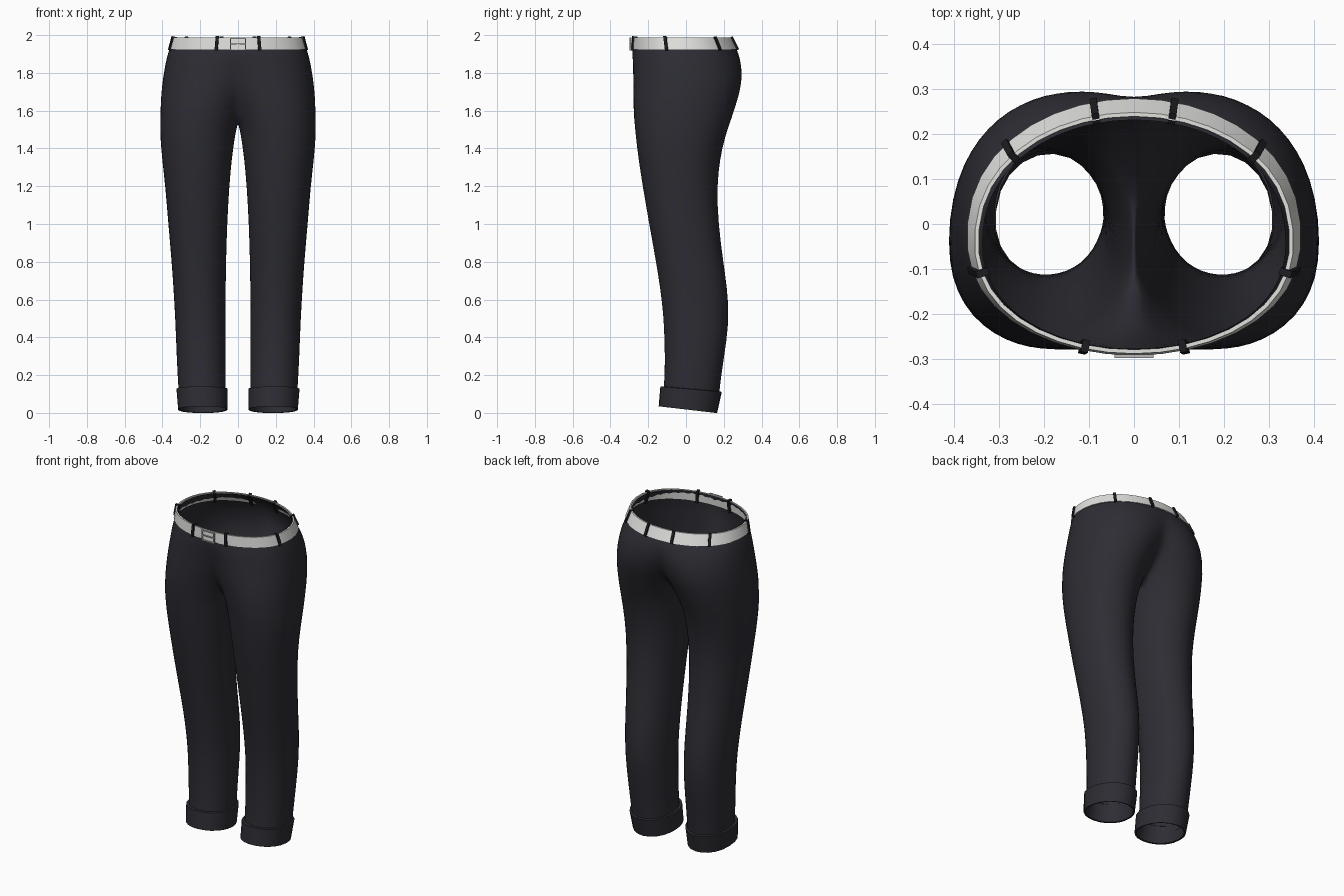
import bpy
import bmesh
from math import acos, cos, sin, radians, copysign
from mathutils import Matrix, Vector

cube = bpy.data.objects.get("Cube")
if cube:
    bpy.data.objects.remove(cube)


def material(name, r, g, b, rough=0.8):
    m = bpy.data.materials.new(name)
    m.use_nodes = True
    m.diffuse_color = (r, g, b, 1)
    bsdf = m.node_tree.nodes["Principled BSDF"]
    bsdf.inputs["Base Color"].default_value = (r, g, b, 1)
    bsdf.inputs["Roughness"].default_value = rough
    return m


CLOTH = material("charcoal cloth", 0.026, 0.026, 0.034)
LOOPS = material("black loops", 0.012, 0.012, 0.015)
BELT = material("pale belt", 0.75, 0.75, 0.73)
STEEL = material("buckle steel", 0.5, 0.5, 0.5)

OUTER, INNER = 20, 3      # points round the outside and across the inner side
WIDEST = radians(162)


def point(row, t):
    """Point at angle t on the oval section (z, inner x, outer x, front, back)."""
    z, inner, outer, front, back = row
    cx, rx = (inner + outer) / 2, (outer - inner) / 2
    yc = front + 0.46 * (back - front)
    s = sin(t)
    depth = back - yc if s > 0 else yc - front
    y = yc + depth * copysign(abs(s) ** 0.9, s)
    tilt = 0.12 * max(0, 1 - z / 0.5)
    return Vector((cx + rx * cos(t), y, z - tilt * y))


def half_ring(row):
    """Oval section, cut off by the centre plane where it crosses it."""
    inner, outer = row[1:3]
    ratio = (inner + outer) / (outer - inner)
    a = min(WIDEST, acos(-ratio)) if ratio < 1 else WIDEST
    pts = [point(row, -a + 2 * a * i / (OUTER - 1)) for i in range(OUTER)]
    if inner < 0:
        pts[0].x = pts[-1].x = 0
    first, last = pts[0].copy(), pts[-1].copy()
    for k in range(1, INNER + 1):
        p = last.lerp(first, k / (INNER + 1))
        if inner >= 0:
            # keep the inner thigh rounded
            p = point(row, a + (2 * radians(180) - 2 * a) * k / (INNER + 1))
        pts.append(p)
    return pts


def finish(bm, name, mat, angle=40):
    mesh = bpy.data.meshes.new(name)
    bm.to_mesh(mesh)
    bm.free()
    mesh.materials.append(mat)
    obj = bpy.data.objects.new(name, mesh)
    bpy.context.collection.objects.link(obj)
    bpy.ops.object.select_all(action="DESELECT")
    obj.select_set(True)
    bpy.context.view_layer.objects.active = obj
    bpy.ops.object.shade_smooth_by_angle(angle=radians(angle))
    return obj


def loft(name, rows, mat, soft=False):
    """Skin the half sections, leave the centre plane open, and mirror."""
    bm = bmesh.new()
    rings = [[bm.verts.new(p) for p in half_ring(r)] for r in rows]
    n = OUTER + INNER
    for low, high in zip(rings, rings[1:]):
        for i in range(n):
            j = (i + 1) % n
            quad = (low[i], low[j], high[j], high[i])
            if any(v.co.x > 1e-5 for v in quad):
                bm.faces.new(quad)
    bmesh.ops.delete(bm, geom=[v for v in bm.verts if not v.link_faces], context="VERTS")
    obj = finish(bm, name, mat, 70 if soft else 40)
    mirror = obj.modifiers.new("mirror", "MIRROR")
    mirror.use_clip = True
    mirror.merge_threshold = 0.0005
    if soft:
        sub = obj.modifiers.new("soften", "SUBSURF")
        sub.levels = sub.render_levels = 1
    return obj


def box(bm, size, matrix):
    bmesh.ops.create_cube(bm, size=1, matrix=matrix @ Matrix.Diagonal((*size, 1)))


# Trousers: legs that merge into the hips above the crotch
loft("trousers", [
    (0.06, .066, .312, -.125, .172),
    (0.2, .066, .322, -.112, .186),
    (0.4, .066, .330, -.116, .220),
    (0.52, .066, .335, -.122, .229),
    (0.65, .065, .343, -.137, .222),
    (0.8, .063, .353, -.161, .200),
    (1.0, .057, .371, -.197, .174),
    (1.2, .046, .387, -.232, .166),
    (1.35, .032, .405, -.255, .184),
    (1.45, .018, .413, -.267, .208),
    (1.5, .008, .414, -.272, .224),
    (1.54, -.006, .414, -.276, .238),
    (1.6, -.03, .413, -.281, .258),
    (1.68, -.08, .409, -.283, .284),
    (1.75, -.13, .402, -.281, .297),
    (1.82, -.18, .391, -.282, .298),
    (1.88, -.25, .379, -.285, .287),
    (1.93, -.33, .364, -.286, .270),
    (1.985, -.335, .338, -.278, .232),
], CLOTH, soft=True)

# Turned-up cuffs
loft("cuffs", [
    (0.09, .068, .308, -.118, .165),
    (0.02, .064, .308, -.134, .156),
    (0.018, .055, .318, -.145, .165),
    (0.128, .055, .327, -.136, .190),
    (0.13, .066, .316, -.115, .178),
], CLOTH)

# Belt leaning in towards the waist
BOTTOM = (1.925, -.371, .371, -.292, .279)
TOP = (1.987, -.354, .354, -.288, .248)


def inset(row, d):
    z, inner, outer, front, back = row
    return (z, inner + d, outer - d, front + d, back - d)


loft("belt", [inset(BOTTOM, .009), BOTTOM, TOP, inset(TOP, .009), inset(BOTTOM, .009)], BELT)

# Belt loops
bm = bmesh.new()
for degrees in (-72, -14, 40, 76):
    t = radians(degrees)
    low, high = point(BOTTOM, t), point(TOP, t)
    up = (high - low).normalized()
    along = (point(BOTTOM, t + .02) - point(BOTTOM, t - .02)).normalized()
    out = along.cross(up).normalized()
    mid = (low + high) / 2 - out * 0.006
    for side in (1, -1):
        frame = Matrix((along, out, up)).transposed().to_4x4()
        frame.translation = mid
        flip = Matrix.Diagonal((side, 1, 1, 1))
        box(bm, (0.016, 0.028, 0.076), flip @ frame)
bmesh.ops.recalc_face_normals(bm, faces=bm.faces)
finish(bm, "belt_loops", LOOPS, 30)

# Buckle frame with its prong
bm = bmesh.new()
for side in (1, -1):
    box(bm, (0.007, 0.008, 0.068), Matrix.Translation((side * .04, -.294, 1.953)))
    box(bm, (0.087, 0.008, 0.007), Matrix.Translation((0, -.294, 1.953 + side * .031)))
box(bm, (0.075, 0.006, 0.006), Matrix.Translation((0, -.295, 1.953)))
finish(bm, "buckle", STEEL, 30)
